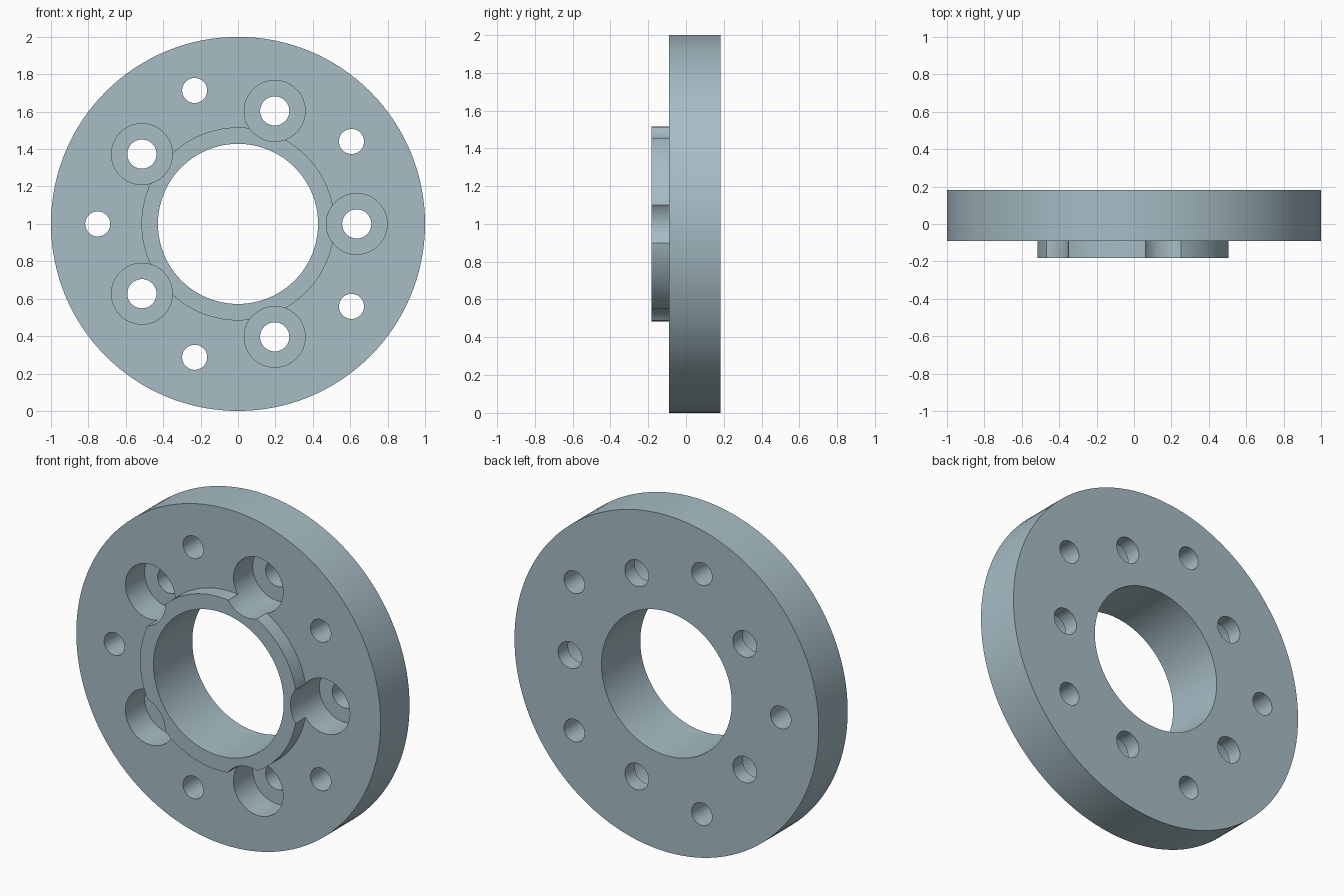
import bpy, bmesh
from math import cos, sin, radians, tau

if "Cube" in bpy.data.objects:
    bpy.data.objects.remove(bpy.data.objects["Cube"])


def lathe(bm, profile, cx, cz, steps, ring=False):
    """Revolve (radius, y) points about a y-parallel axis; ring closes the profile, else ends are capped."""
    loops = []
    for r, y in profile:
        loops.append([bm.verts.new((cx + r * cos(tau * i / steps), y, cz + r * sin(tau * i / steps)))
                      for i in range(steps)])
    pairs = list(zip(loops, loops[1:]))
    if ring:
        pairs.append((loops[-1], loops[0]))
    else:
        bm.faces.new(loops[0])
        bm.faces.new(loops[-1])
    for a, b in pairs:
        for i in range(steps):
            j = (i + 1) % steps
            bm.faces.new((a[i], a[j], b[j], b[i]))


def finish(bm, name):
    bmesh.ops.recalc_face_normals(bm, faces=bm.faces[:])
    mesh = bpy.data.meshes.new(name)
    bm.to_mesh(mesh)
    bm.free()
    obj = bpy.data.objects.new(name, mesh)
    bpy.context.collection.objects.link(obj)
    return obj


# Flange plate with raised hub lip and central bore
bm = bmesh.new()
lathe(bm, [(0.428, -0.182), (0.516, -0.182), (0.516, -0.09), (1, -0.09), (1, 0.182), (0.428, 0.182)],
      0, 1, 128, ring=True)
flange = finish(bm, "wheel_flange")

# Blue-grey metal
steel = bpy.data.materials.new("blue_grey_steel")
steel.diffuse_color = (0.385, 0.51, 0.56, 1)
steel.use_nodes = True
steel.node_tree.nodes["Principled BSDF"].inputs["Base Color"].default_value = steel.diffuse_color
flange.data.materials.append(steel)

# Cutter: five counterbored holes and five plain holes between them
bm = bmesh.new()
for k in range(5):
    a, b = radians(72 * k), radians(72 * k + 36)
    lathe(bm, [(0.163, -0.3), (0.163, 0.09), (0.078, 0.09), (0.078, 0.3)],
          0.635 * cos(a), 1 + 0.635 * sin(a), 48)
    lathe(bm, [(0.067, -0.3), (0.067, 0.3)], 0.75 * cos(b), 1 + 0.75 * sin(b), 40)
cutter = finish(bm, "hole_cutter")
cutter.hide_render = True
cutter.data.materials.append(steel)

# Drill the holes
mod = flange.modifiers.new("holes", "BOOLEAN")
mod.operation = "DIFFERENCE"
mod.solver = "EXACT"
mod.object = cutter
bpy.context.view_layer.objects.active = flange
flange.select_set(True)
bpy.ops.object.modifier_apply(modifier=mod.name)
bpy.data.objects.remove(cutter)
bpy.ops.object.shade_smooth_by_angle(angle=radians(30))
